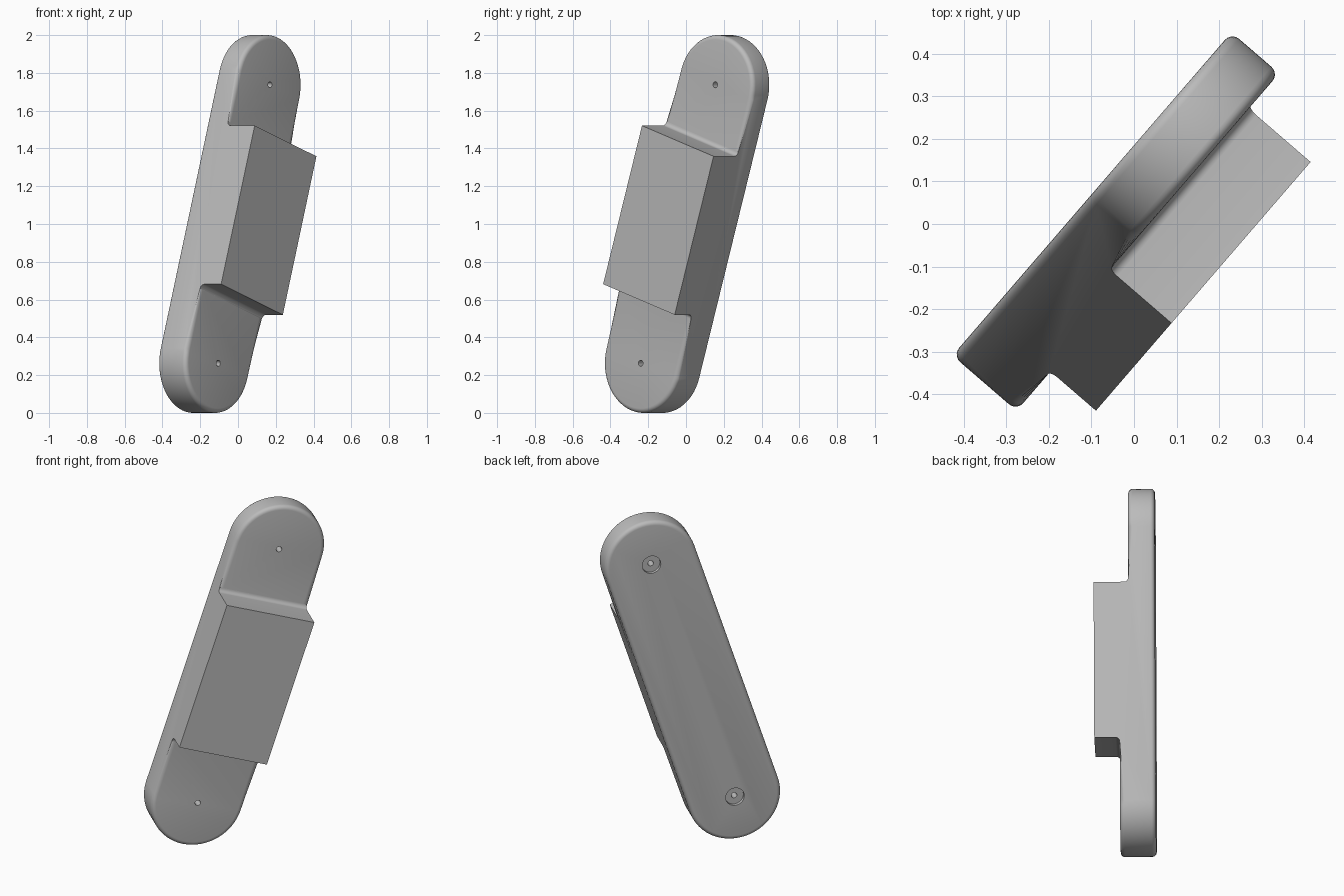
import bpy, bmesh, math
from mathutils import Matrix, Vector

if "Cube" in bpy.data.objects:
    bpy.data.objects.remove(bpy.data.objects["Cube"])

RADIUS, HALF = 0.263, 0.775           # rounded ends and their centre distance
BACK, FRONT = -0.121, 0.219           # depth of the back and of the raised block
STEPS = {1: (0.462, 0.027), -1: (-0.42, 0.078)}   # end sign: block edge, ledge depth
ROUND = 0.024

grey = bpy.data.materials.new("plain grey")
grey.use_nodes = True
grey.diffuse_color = (0.5, 0.5, 0.5, 1)
grey.node_tree.nodes["Principled BSDF"].inputs["Base Color"].default_value = (0.5, 0.5, 0.5, 1)


def prism(name, points, direction):
    """Extrude a closed outline along a direction."""
    bm = bmesh.new()
    face = bm.faces.new([bm.verts.new(p) for p in points])
    new = bmesh.ops.extrude_face_region(bm, geom=[face])["geom"]
    bmesh.ops.translate(bm, vec=direction, verts=[v for v in new if isinstance(v, bmesh.types.BMVert)])
    bmesh.ops.recalc_face_normals(bm, faces=bm.faces)
    mesh = bpy.data.meshes.new(name)
    bm.to_mesh(mesh)
    bm.free()
    obj = bpy.data.objects.new(name, mesh)
    bpy.context.collection.objects.link(obj)
    return obj


def circle(x, y, z, radius, count):
    return [(x + radius * math.cos(math.tau * i / count),
             y + radius * math.sin(math.tau * i / count), z) for i in range(count)]


def cut(target, cutter):
    mod = target.modifiers.new("cut", "BOOLEAN")
    mod.operation, mod.solver, mod.object = "DIFFERENCE", "EXACT", cutter
    bpy.context.view_layer.objects.active = target
    bpy.ops.object.modifier_apply(modifier=mod.name)
    bpy.data.objects.remove(cutter)


# Long bar with rounded ends, at the full depth of the block
outline = []
for i in range(66):
    a = math.pi * (i % 33) / 32 + (math.pi if i > 32 else 0)
    y = HALF if i < 33 else -HALF
    outline.append((RADIUS * math.cos(a), y + RADIUS * math.sin(a), BACK))
body = prism("bar_body", outline, (0, 0, FRONT - BACK))
body.data.materials.append(grey)

# Cut a ledge at each end, with a hollow curve where it meets the block
for sign, (edge, depth) in STEPS.items():
    profile = [(-0.5, sign * 1.5, depth)]
    for i in range(7):
        a = math.pi / 2 * i / 6
        profile.append((-0.5, edge + sign * ROUND * (1 - math.sin(a)), depth + ROUND * (1 - math.cos(a))))
    profile += [(-0.5, edge, 0.5), (-0.5, sign * 1.5, 0.5)]
    cut(body, prism("ledge_cutter", profile, (1, 0, 0)))

# Round the rims of the back and of both ledges
bm = bmesh.new()
bm.from_mesh(body.data)
bmesh.ops.remove_doubles(bm, verts=bm.verts, dist=1e-5)
levels = [BACK] + [depth for _, depth in STEPS.values()]
rims = []
for e in bm.edges:
    flat = any(all(abs(v.co.z - z) < 1e-4 for v in e.verts) for z in levels)
    if flat and len(e.link_faces) == 2 and e.calc_face_angle() > 1.2:
        rims.append(e)
bmesh.ops.bevel(bm, geom=rims, offset=ROUND, segments=5, profile=0.5, affect="EDGES", clamp_overlap=False)
bm.to_mesh(body.data)
bm.free()

# Screw holes with a shallow recess on the back
for y in (HALF, -HALF):
    cut(body, prism("hole_cutter", circle(0, y, -0.5, 0.016, 20), (0, 0, 1)))
    cut(body, prism("recess_cutter", circle(0, y, -0.5, 0.053, 32), (0, 0, 0.5 + BACK + 0.02)))

# Lean the bar sideways in its upright plane and turn it
tilt, turn = math.radians(17.95), math.atan2(0.757, 0.6533)
u, up = Vector((math.cos(turn), math.sin(turn), 0)), Vector((0, 0, 1))
across = u * math.cos(tilt) - up * math.sin(tilt)
along = u * math.sin(tilt) + up * math.cos(tilt)
frame = Matrix((across, along, across.cross(along))).transposed().to_4x4()
body.data.transform(Matrix.Translation(u * -0.011 + up) @ frame)

bpy.ops.object.select_all(action="DESELECT")
body.select_set(True)
bpy.context.view_layer.objects.active = body
bpy.ops.object.shade_smooth_by_angle(angle=math.radians(30))
